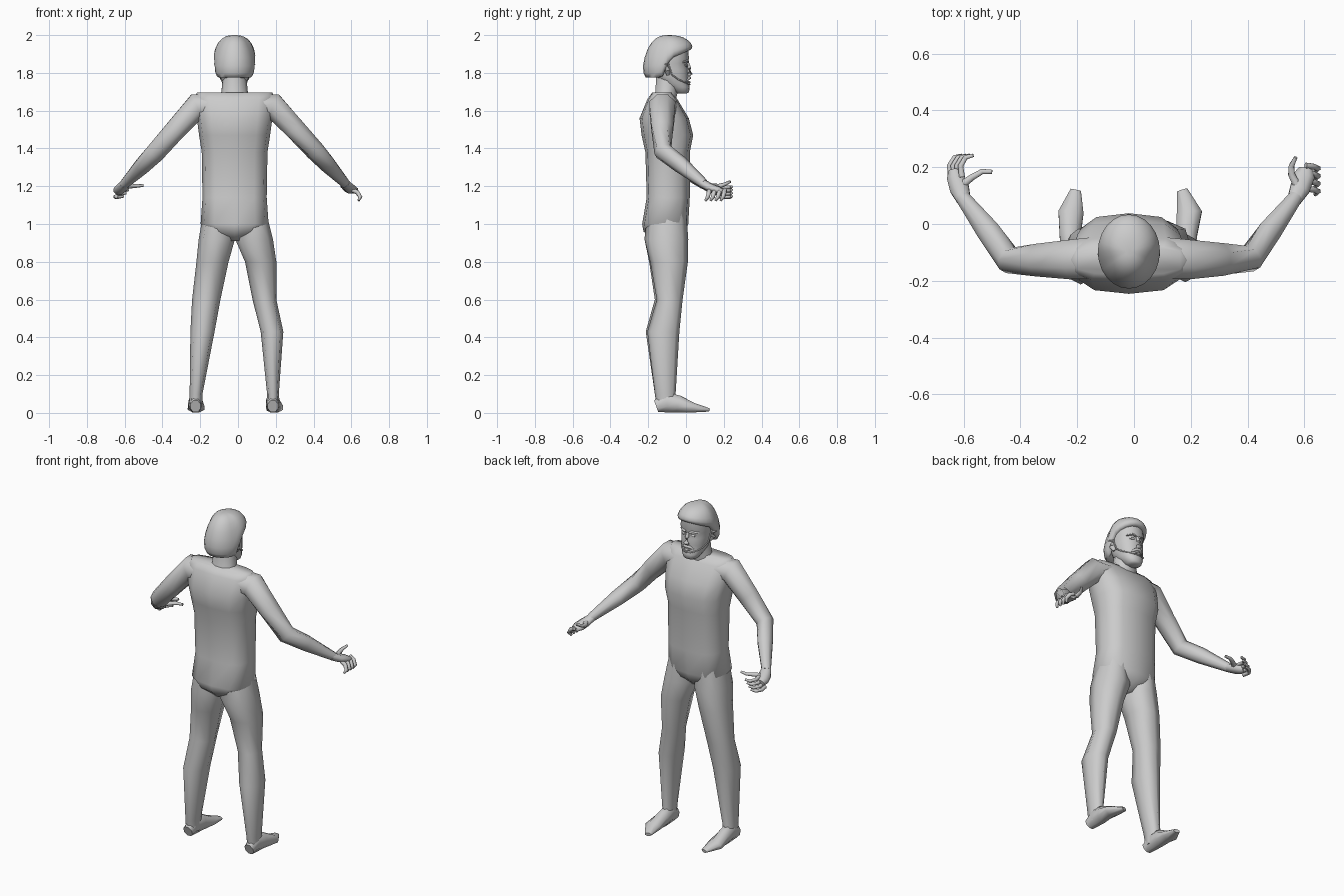
import bpy, bmesh, math
from mathutils import Vector

grey = bpy.data.materials.new("plain_grey")
grey.diffuse_color = (0.6, 0.6, 0.6, 1)
CX = -0.018  # centre line of trunk and head


def skin(name, rings, angle=65):
    """Join equal rings of points into a closed smooth surface."""
    bm = bmesh.new()
    loops = [[bm.verts.new(p) for p in r] for r in rings]
    n = len(loops[0])
    for a, b in zip(loops, loops[1:]):
        for i in range(n):
            bm.faces.new((a[i], a[(i + 1) % n], b[(i + 1) % n], b[i]))
    bm.faces.new(loops[0][::-1])
    bm.faces.new(loops[-1])
    bmesh.ops.recalc_face_normals(bm, faces=bm.faces)
    me = bpy.data.meshes.new(name)
    bm.to_mesh(me)
    bm.free()
    ob = bpy.data.objects.new(name, me)
    bpy.context.collection.objects.link(ob)
    me.materials.append(grey)
    bpy.ops.object.select_all(action='DESELECT')
    bpy.context.view_layer.objects.active = ob
    ob.select_set(True)
    bpy.ops.object.shade_smooth_by_angle(angle=math.radians(angle))
    return ob


def sweep(name, pts, n=8):
    """Tube through points (x, y, z, half width, half height)."""
    P = [Vector(p[:3]) for p in pts]
    rings = []
    for i, p in enumerate(pts):
        t = Vector()
        if i:
            t += (P[i] - P[i - 1]).normalized()
        if i < len(P) - 1:
            t += (P[i + 1] - P[i]).normalized()
        t.normalize()
        side = t.cross(Vector((0, 0, 1)))
        if side.length < 0.05:
            side = Vector((1, 0, 0))
        side.normalize()
        up = side.cross(t)
        rings.append([P[i] + side * p[3] * math.cos(a) + up * p[4] * math.sin(a)
                      for a in [math.tau * (k + 0.5) / n for k in range(n)]])
    return skin(name, rings)


def stack(name, rows, n=10, power=1.0):
    """Level rings (z, centre x, half width, back y, front y)."""
    def bend(v):
        return math.copysign(abs(v) ** power, v)
    rings = []
    for z, cx, hw, yb, yf in rows:
        rings.append([(cx + hw * bend(math.cos(a)),
                       (yb + yf) / 2 + (yf - yb) / 2 * bend(math.sin(a)), z)
                      for a in [math.tau * k / n for k in range(n)]])
    return skin(name, rings)


# Trunk and neck
stack("torso", [(0.91, CX, 0.03, -0.17, -0.05), (0.96, CX, 0.13, -0.225, 0.0),
                (1.0, CX, 0.18, -0.232, 0.012), (1.14, CX, 0.17, -0.208, 0.02),
                (1.38, CX, 0.174, -0.215, 0.02), (1.47, CX, 0.188, -0.235, 0.038),
                (1.56, CX, 0.2, -0.246, 0.015), (1.66, CX, 0.215, -0.205, -0.045),
                (1.695, CX, 0.2, -0.18, -0.075)], 12, 0.72)
stack("neck", [(1.66, CX, 0.085, -0.18, -0.05), (1.70, CX, 0.07, -0.165, -0.04),
               (1.80, CX, 0.06, -0.16, -0.03)], 10)

# Legs: thigh, knee, calf, ankle
stack("right_leg", [(1.08, 0.075, 0.07, -0.2, 0.0), (0.92, 0.085, 0.1, -0.22, 0.012),
                    (0.8, 0.12, 0.083, -0.19, 0.01), (0.6, 0.14, 0.063, -0.155, -0.018),
                    (0.43, 0.18, 0.06, -0.205, -0.035), (0.1, 0.185, 0.031, -0.165, -0.055),
                    (0.03, 0.185, 0.032, -0.155, -0.05)], 8, 0.9)
stack("left_leg", [(1.08, -0.11, 0.07, -0.2, 0.0), (0.92, -0.112, 0.096, -0.22, 0.012),
                   (0.8, -0.135, 0.085, -0.195, 0.01), (0.6, -0.168, 0.075, -0.165, -0.018),
                   (0.43, -0.188, 0.064, -0.213, -0.035), (0.1, -0.222, 0.034, -0.165, -0.055),
                   (0.03, -0.224, 0.034, -0.155, -0.05)], 8, 0.9)

# Feet: heel to toe
for name, heel, ball, toe in (("right_foot", 0.185, 0.195, 0.17),
                              ("left_foot", -0.225, -0.222, -0.205)):
    sweep(name, [(heel, -0.158, 0.035, 0.03, 0.035), (heel, -0.1, 0.056, 0.036, 0.058),
                 (heel, -0.04, 0.047, 0.04, 0.049), (ball, 0.04, 0.027, 0.048, 0.027),
                 (toe, 0.12, 0.016, 0.02, 0.01)])

# Arms: shoulder, elbow, wrist
sweep("right_arm", [(0.1, -0.12, 1.62, 0.08, 0.07), (0.19, -0.125, 1.622, 0.075, 0.074),
                    (0.3, -0.125, 1.505, 0.062, 0.06), (0.41, -0.122, 1.385, 0.048, 0.052),
                    (0.475, -0.03, 1.315, 0.045, 0.045), (0.57, 0.095, 1.213, 0.027, 0.025)])
sweep("left_arm", [(-0.14, -0.12, 1.62, 0.08, 0.07), (-0.22, -0.125, 1.622, 0.075, 0.074),
                   (-0.33, -0.127, 1.5, 0.062, 0.06), (-0.44, -0.128, 1.375, 0.048, 0.052),
                   (-0.51, -0.03, 1.305, 0.045, 0.045), (-0.605, 0.095, 1.208, 0.027, 0.025)])

# Right hand: palm, fingers bent outward and down, raised thumb
sweep("right_palm", [(0.565, 0.085, 1.217, 0.027, 0.024), (0.585, 0.125, 1.195, 0.038, 0.022),
                     (0.6, 0.17, 1.18, 0.04, 0.02), (0.605, 0.195, 1.172, 0.026, 0.013)])
for i in range(4):
    y = 0.115 + 0.027 * i
    sweep("right_finger", [(0.605, y + 0.01, 1.18, 0.012, 0.012),
                           (0.632, y + 0.006, 1.167, 0.012, 0.012),
                           (0.648, y, 1.142, 0.011, 0.011),
                           (0.638, y - 0.012, 1.124, 0.007, 0.007)], 6)
sweep("right_thumb", [(0.575, 0.135, 1.2, 0.016, 0.014), (0.555, 0.175, 1.2, 0.014, 0.013),
                      (0.555, 0.205, 1.21, 0.011, 0.01), (0.57, 0.235, 1.225, 0.007, 0.007)], 6)

# Left hand: palm, fingers curling forward, thumb pointing inward
sweep("left_palm", [(-0.6, 0.085, 1.213, 0.027, 0.024), (-0.615, 0.125, 1.192, 0.037, 0.024),
                    (-0.63, 0.165, 1.178, 0.032, 0.026), (-0.635, 0.19, 1.172, 0.02, 0.022)])
for i in range(4):
    z, x = 1.147 + 0.017 * i, 0.013 * i
    sweep("left_finger", [(-0.645 + x, 0.165, z, 0.012, 0.011),
                          (-0.65 + x, 0.205, z - 0.003, 0.011, 0.011),
                          (-0.632 + x, 0.235, z - 0.004, 0.01, 0.01),
                          (-0.605 + x, 0.242, z, 0.007, 0.007)], 6)
sweep("left_thumb", [(-0.61, 0.135, 1.195, 0.017, 0.014), (-0.57, 0.165, 1.2, 0.013, 0.012),
                     (-0.535, 0.185, 1.202, 0.011, 0.01), (-0.5, 0.184, 1.205, 0.008, 0.008)], 6)

# Head below the helmet
stack("face", [(1.69, CX, 0.025, -0.045, 0.002), (1.698, CX, 0.042, -0.065, 0.016),
               (1.725, CX, 0.058, -0.1, 0.02), (1.745, CX, 0.066, -0.13, 0.012),
               (1.78, CX, 0.076, -0.16, 0.014), (1.82, CX, 0.08, -0.175, 0.012),
               (1.85, CX, 0.082, -0.18, 0.006), (1.875, CX, 0.085, -0.185, 0.016),
               (1.94, CX, 0.08, -0.18, 0.01)], 16, 0.9)
sweep("nose", [(CX, 0.008, 1.855, 0.008, 0.008), (CX, 0.018, 1.825, 0.011, 0.01),
               (CX, 0.024, 1.797, 0.016, 0.012), (CX, 0.014, 1.785, 0.012, 0.008)], 8)
sweep("moustache", [(CX - 0.036, -0.002, 1.757, 0.006, 0.005),
                    (CX - 0.018, 0.014, 1.77, 0.009, 0.009), (CX, 0.019, 1.774, 0.009, 0.009),
                    (CX + 0.018, 0.014, 1.77, 0.009, 0.009),
                    (CX + 0.036, -0.002, 1.757, 0.006, 0.005)], 6)
sweep("lower_lip", [(CX - 0.02, 0.01, 1.752, 0.005, 0.004), (CX, 0.018, 1.75, 0.007, 0.006),
                    (CX + 0.02, 0.01, 1.752, 0.005, 0.004)], 6)
for s in (-1, 1):
    sweep("brow", [(CX + s * 0.012, 0.01, 1.858, 0.008, 0.006),
                   (CX + s * 0.035, 0.007, 1.864, 0.008, 0.006),
                   (CX + s * 0.06, -0.018, 1.858, 0.006, 0.005)], 6)
    sweep("eye", [(CX + s * 0.02, 0.004, 1.84, 0.005, 0.004),
                  (CX + s * 0.032, 0.005, 1.84, 0.007, 0.008),
                  (CX + s * 0.046, -0.006, 1.84, 0.005, 0.004)], 6)
    sweep("ear", [(CX + s * 0.078, -0.095, 1.79, 0.008, 0.01),
                  (CX + s * 0.088, -0.1, 1.815, 0.012, 0.02),
                  (CX + s * 0.09, -0.105, 1.842, 0.012, 0.022),
                  (CX + s * 0.082, -0.1, 1.86, 0.007, 0.012)], 8)
    sweep("chin_strap", [(CX + s * 0.09, -0.1, 1.87, 0.004, 0.004),
                         (CX + s * 0.081, -0.075, 1.79, 0.004, 0.004),
                         (CX + s * 0.071, -0.04, 1.765, 0.004, 0.004),
                         (CX + s * 0.052, -0.005, 1.75, 0.004, 0.004),
                         (CX + s * 0.022, 0.016, 1.74, 0.004, 0.004),
                         (CX, 0.021, 1.738, 0.004, 0.004)], 6)


# Helmet: dome with a rim that is low behind and raised over the face
def rim(a):
    s = math.sin(a)
    k = min(1, max(0, (s + 0.35) / 0.5))
    return 1.775 + 0.095 * k * k * (3 - 2 * k) + 0.05 * max(0, s)


rings = []
for tuck, deg in [(0.72, 0), (0.86, 0), (0.95, 6), (1, 16), (1, 28), (1, 42),
                  (1, 56), (1, 68), (1, 78), (1, 86)]:
    ph = math.radians(deg)
    r = tuck * math.cos(ph) ** 0.8
    ring = []
    for k in range(24):
        a = math.tau * k / 24
        z = rim(a) + (2.0 - rim(a)) * math.sin(ph)
        ring.append((CX + 0.113 * r * math.cos(a), -0.097 + 0.135 * r * math.sin(a), z))
    rings.append(ring)
skin("helmet", rings)
